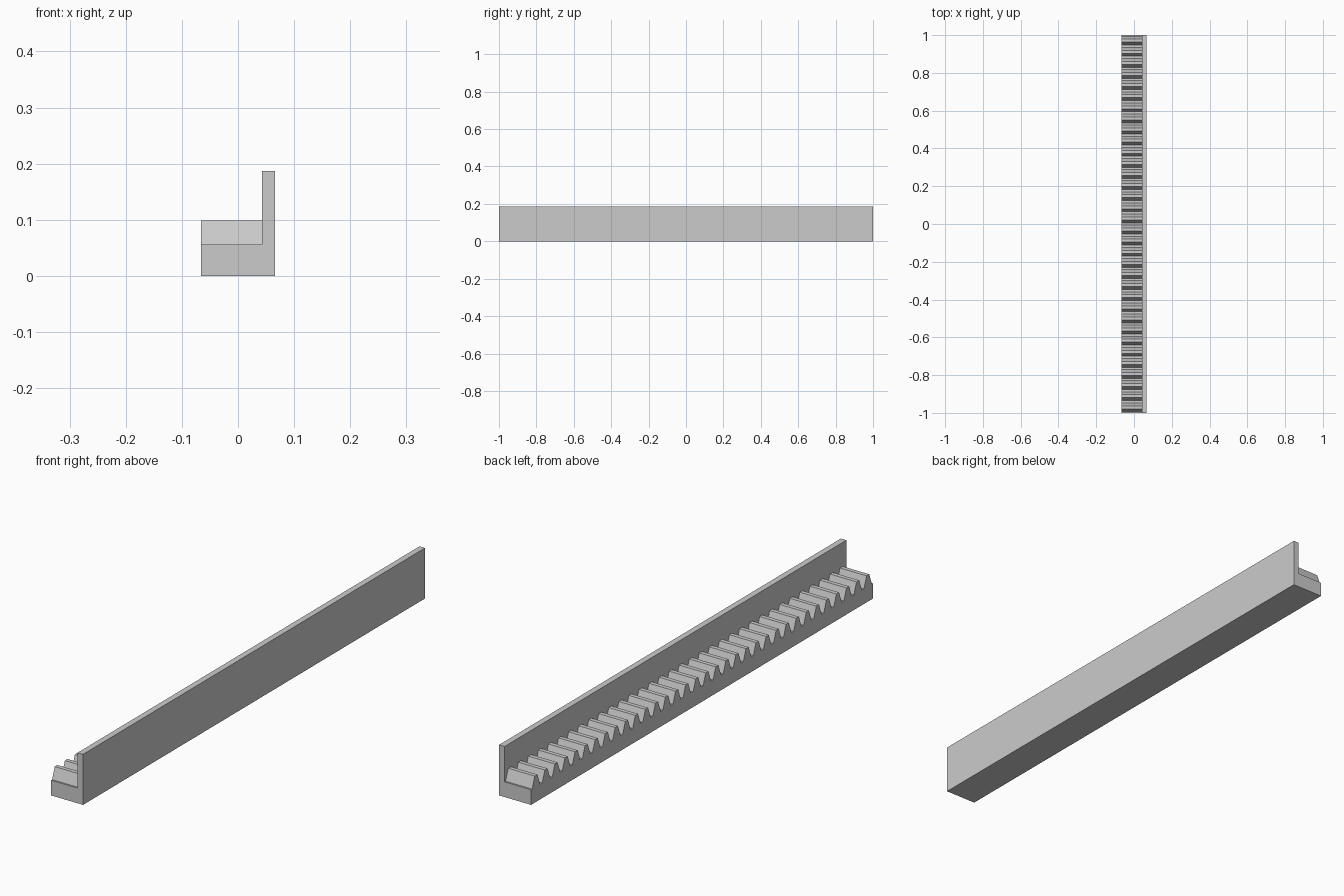
import bpy
import bmesh
import math

cube = bpy.data.objects.get("Cube")
if cube:
    bpy.data.objects.remove(cube, do_unlink=True)

# Gear rack proportions, all derived from the tooth module
TEETH = 34
LENGTH = 2.0
PITCH = LENGTH / TEETH
MODULE = PITCH / math.pi
SLOPE = math.tan(math.radians(20))

HALF_WIDTH = 3.5 * MODULE
WALL_X = HALF_WIDTH - 1.2 * MODULE
ROOT_Z = 3 * MODULE
TIP_Z = ROOT_Z + 2.25 * MODULE
WALL_Z = 10 * MODULE
HALF_ROOT = PITCH / 4 + 1.25 * MODULE * SLOPE
HALF_TIP = PITCH / 4 - MODULE * SLOPE

grey = bpy.data.materials.new("plain grey")
grey.use_nodes = True
colour = (0.6, 0.6, 0.6, 1)
grey.diffuse_color = colour
grey.node_tree.nodes["Principled BSDF"].inputs["Base Color"].default_value = colour


def extrude_along_x(name, profile, x_start, x_end):
    """Solid made from a (y, z) outline swept between two x positions."""
    bm = bmesh.new()
    face = bm.faces.new([bm.verts.new((x_start, y, z)) for y, z in profile])
    swept = bmesh.ops.extrude_face_region(bm, geom=[face])
    verts = [v for v in swept["geom"] if isinstance(v, bmesh.types.BMVert)]
    bmesh.ops.translate(bm, verts=verts, vec=(x_end - x_start, 0, 0))
    bmesh.ops.recalc_face_normals(bm, faces=bm.faces)
    mesh = bpy.data.meshes.new(name)
    bm.to_mesh(mesh)
    bm.free()
    mesh.materials.append(grey)
    obj = bpy.data.objects.new(name, mesh)
    bpy.context.collection.objects.link(obj)
    return obj


# Toothed strip: straight-sided teeth with half a root gap at each end
end = LENGTH / 2
outline = [(end, 0), (-end, 0), (-end, ROOT_Z)]
for i in range(TEETH):
    y = -end + (i + 0.5) * PITCH
    outline += [(y - HALF_ROOT, ROOT_Z), (y - HALF_TIP, TIP_Z),
                (y + HALF_TIP, TIP_Z), (y + HALF_ROOT, ROOT_Z)]
outline.append((end, ROOT_Z))
extrude_along_x("toothed_strip", outline, -HALF_WIDTH, WALL_X)

# Tall backing wall beside the teeth
wall = [(end, 0), (-end, 0), (-end, WALL_Z), (end, WALL_Z)]
extrude_along_x("backing_wall", wall, WALL_X, HALF_WIDTH)
